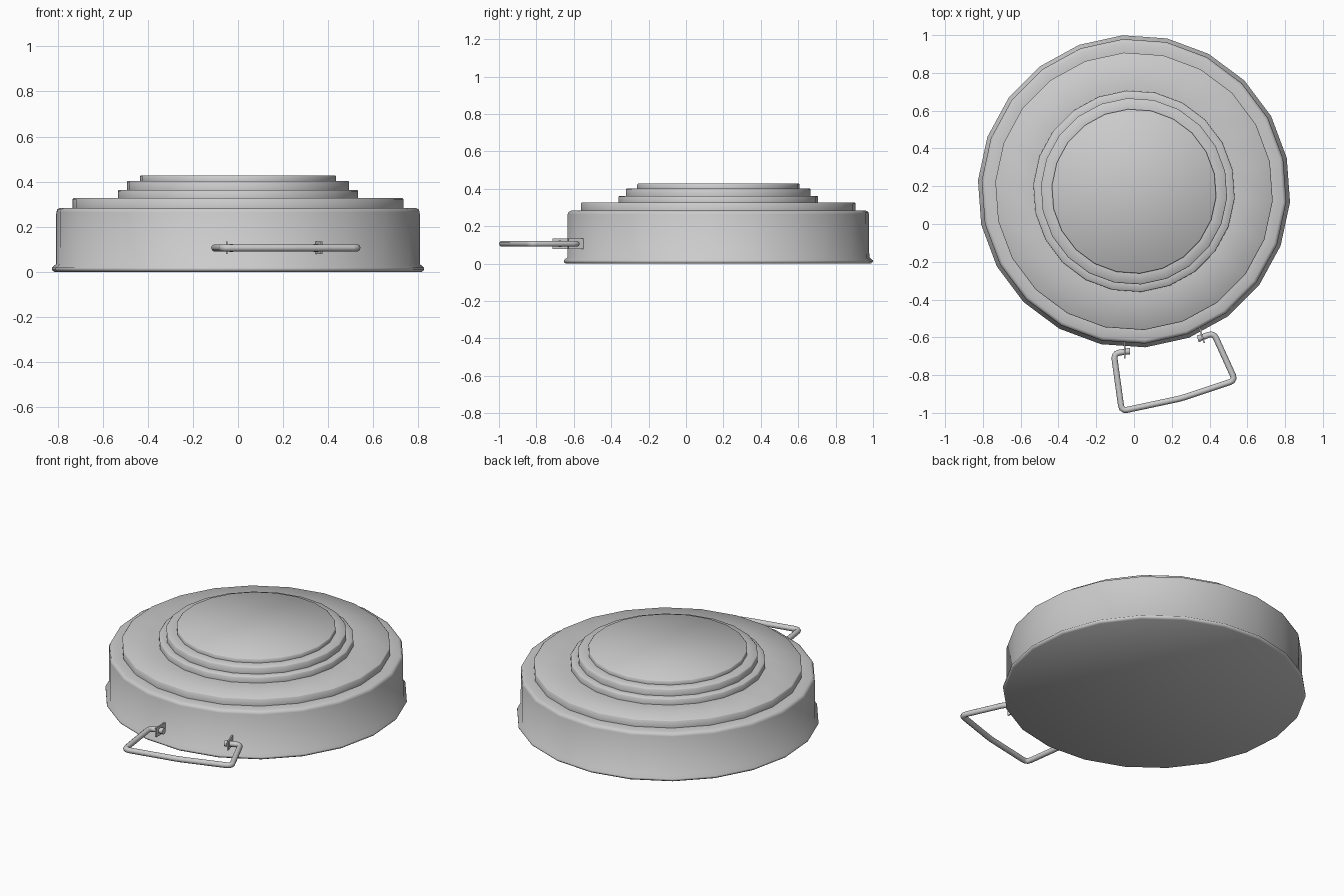
import bpy, bmesh, math
from mathutils import Vector, Matrix

if "Cube" in bpy.data.objects:
    bpy.data.objects.remove(bpy.data.objects["Cube"])

CY = 0.173          # centre of the disc body in y
SIDES = 22
HZ = 0.106          # handle height


def finish(name, bm, angle=None):
    bmesh.ops.recalc_face_normals(bm, faces=bm.faces)
    me = bpy.data.meshes.new(name)
    bm.to_mesh(me)
    bm.free()
    ob = bpy.data.objects.new(name, me)
    bpy.context.collection.objects.link(ob)
    if angle:
        bpy.ops.object.select_all(action='DESELECT')
        ob.select_set(True)
        bpy.context.view_layer.objects.active = ob
        bpy.ops.object.shade_smooth_by_angle(angle=math.radians(angle))
    return ob


def lathe(name, profile):
    """Closed 22-sided turned solid from (radius, z) points."""
    bm = bmesh.new()
    rings = []
    for r, z in profile:
        angs = [math.radians(-4) + math.tau * i / SIDES for i in range(SIDES)]
        rings.append([bm.verts.new((r * math.cos(a), CY + r * math.sin(a), z)) for a in angs])
    for lo, hi in zip(rings, rings[1:]):
        for i in range(SIDES):
            j = (i + 1) % SIDES
            bm.faces.new((lo[i], lo[j], hi[j], hi[i]))
    bm.faces.new(rings[0])
    bm.faces.new(rings[-1])
    return finish(name, bm, 80)


def rounded(points, size):
    """Round the inner corners of a path."""
    pts = [Vector((x, y, HZ)) for x, y in points]
    out = [pts[0]]
    for a, b, c in zip(pts, pts[1:], pts[2:]):
        p, q = b + (a - b).normalized() * size, b + (c - b).normalized() * size
        for t in (0, 0.33, 0.67, 1):
            out.append(p * (1 - t) ** 2 + b * 2 * t * (1 - t) + q * t ** 2)
    return out + [pts[-1]]


def tube(name, pts, radius, sides=10):
    bm = bmesh.new()
    rings = []
    up = Vector((0, 0, 1))
    for i, p in enumerate(pts):
        d1 = (p - pts[max(i - 1, 0)]).normalized()
        d2 = (pts[min(i + 1, len(pts) - 1)] - p).normalized()
        side = (d1 + d2).normalized().cross(up)
        rings.append([bm.verts.new(p + radius * (side * math.cos(math.tau * k / sides)
                                                 + up * math.sin(math.tau * k / sides)))
                      for k in range(sides)])
    for lo, hi in zip(rings, rings[1:]):
        for k in range(sides):
            m = (k + 1) % sides
            bm.faces.new((lo[k], lo[m], hi[m], hi[k]))
    bm.faces.new(rings[0])
    bm.faces.new(rings[-1])
    return finish(name, bm, 50)


def box(name, loc, size, turn):
    bm = bmesh.new()
    mat = Matrix.Translation(loc) @ Matrix.Rotation(turn, 4, 'Z') @ Matrix.Diagonal((*size, 1))
    bmesh.ops.create_cube(bm, size=1, matrix=mat)
    return finish(name, bm)


# Stepped disc body with flared foot and rounded shoulder
profile = [(0.817, 0.0), (0.828, 0.008), (0.828, 0.018), (0.809, 0.034),
           (0.808, 0.264), (0.803, 0.277), (0.790, 0.283)]
for r, z0, z1 in ((0.736, 0.283, 0.327), (0.534, 0.327, 0.363),
                  (0.494, 0.363, 0.403), (0.436, 0.403, 0.428)):
    profile += [(r, z0), (r, z1 - 0.005), (r - 0.005, z1)]
lathe("stepped_body", profile)

# Bent carrying handle
path = [(-0.03, -0.674), (-0.107, -0.685), (-0.065, -0.99), (0.25, -0.923),
        (0.536, -0.828), (0.422, -0.577), (0.345, -0.605)]
tube("carry_handle", rounded(path, 0.03), 0.016)

# Bracket plates and pin heads on the wall
for n, x, y, turn in (("left", -0.05, -0.655, 0.0), ("right", 0.355, -0.575, math.radians(17))):
    box(n + "_bracket", (x, y, HZ), (0.008, 0.115, 0.056), turn)
    d = Vector((math.cos(turn), math.sin(turn), 0)) * 0.008
    c = Vector(path[0] + (HZ,)) if n == "left" else Vector(path[-1] + (HZ,))
    tube(n + "_pin_head", [c - d, c + d], 0.018)
